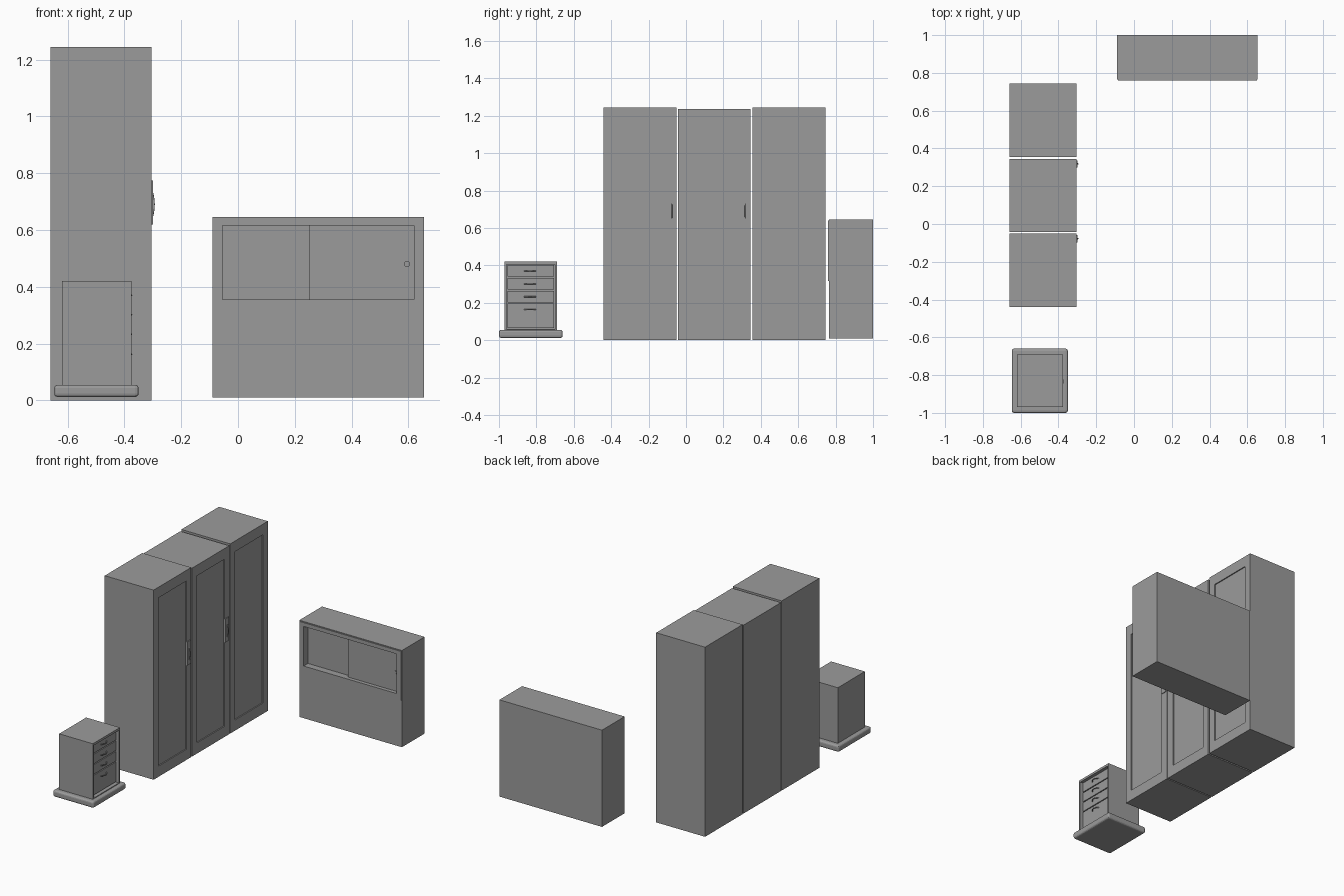
import bpy, bmesh, math
from mathutils import Matrix, Vector

if "Cube" in bpy.data.objects:
    bpy.data.objects.remove(bpy.data.objects["Cube"])

grey = bpy.data.materials.new("grey")
grey.use_nodes = True
COLOUR = (0.33, 0.33, 0.33, 1)
grey.diffuse_color = COLOUR
grey.node_tree.nodes["Principled BSDF"].inputs["Base Color"].default_value = COLOUR


def finish(name, bm):
    mesh = bpy.data.meshes.new(name)
    bmesh.ops.recalc_face_normals(bm, faces=bm.faces)
    bm.to_mesh(mesh)
    bm.free()
    mesh.materials.append(grey)
    obj = bpy.data.objects.new(name, mesh)
    bpy.context.collection.objects.link(obj)
    return obj


def box_mesh(lo, hi):
    lo, hi = Vector(lo), Vector(hi)
    bm = bmesh.new()
    bmesh.ops.create_cube(bm, size=1)
    for v in bm.verts:
        v.co = (lo + hi) / 2 + v.co * (hi - lo)
    return bm


def box(name, lo, hi):
    return finish(name, box_mesh(lo, hi))


def recess(bm, direction, axis, span, heights, depth):
    """Sink a rectangle, given along a horizontal axis and z, into one face."""
    direction = Vector(direction)
    bm.normal_update()
    face = max(bm.faces, key=lambda f: f.normal.dot(direction))
    middle = face.calc_center_median()
    bmesh.ops.inset_individual(bm, faces=[face], thickness=0.005)
    for v in face.verts:
        v.co[axis] = span[int(v.co[axis] > middle[axis])]
        v.co.z = heights[int(v.co.z > middle.z)]
    inner = bmesh.ops.extrude_discrete_faces(bm, faces=[face])["faces"][0]
    bmesh.ops.translate(bm, verts=inner.verts[:], vec=-direction * depth)


def tube(name, points, radius):
    curve = bpy.data.curves.new(name, "CURVE")
    curve.dimensions = "3D"
    curve.bevel_depth = radius
    curve.bevel_resolution = 2
    curve.use_fill_caps = True
    spline = curve.splines.new("POLY")
    spline.points.add(len(points) - 1)
    for p, co in zip(spline.points, points):
        p.co = (*co, 1)
    curve.materials.append(grey)
    obj = bpy.data.objects.new(name, curve)
    bpy.context.collection.objects.link(obj)


def arc(a, b, bulge, steps=8):
    a, b, bulge = Vector(a), Vector(b), Vector(bulge)
    return [a.lerp(b, i / steps) + bulge * math.sin(math.pi * i / steps)
            for i in range(steps + 1)]


# Row of three tall lockers with sunken door panels
FRONT = -0.305
lockers = [(-0.44, -0.05, 1.245), (-0.042, 0.345, 1.237), (0.355, 0.745, 1.245)]
for i, (y0, y1, top) in enumerate(lockers):
    bm = box_mesh((-0.66, y0, 0), (FRONT, y1, top))
    recess(bm, (1, 0, 0), 1, (y0 + 0.05, y1 - 0.05), (0.07, top - 0.07), 0.007)
    finish(f"locker_{i + 1}", bm)

# Door handles on the first two lockers
for i, (y0, y1, top) in enumerate(lockers[:2]):
    y = y1 - 0.027
    box(f"handle_plate_{i + 1}", (FRONT, y - 0.02, 0.62), (FRONT + 0.005, y + 0.018, 0.775))
    tube(f"handle_grip_{i + 1}",
         arc((FRONT + 0.003, y, 0.65), (FRONT + 0.003, y, 0.73), (0.005, 0, 0)), 0.004)

# Low cupboard with a window-like opening
bm = box_mesh((-0.09, 0.765, 0.01), (0.655, 1.0, 0.645))
recess(bm, (0, -1, 0), 0, (-0.055, 0.62), (0.355, 0.615), 0.04)
finish("cupboard", bm)

# Raised trim around the upper half of the cupboard front
for side, x in (("right", -0.086), ("left", 0.62)):
    box(f"cupboard_trim_{side}", (x, 0.76, 0.315), (x + 0.031, 0.766, 0.64))
box("cupboard_trim_top", (-0.086, 0.76, 0.615), (0.651, 0.766, 0.64))
box("cupboard_trim_bottom", (-0.086, 0.76, 0.315), (0.651, 0.766, 0.355))

# Front sliding door and its round finger pull
box("sliding_door", (0.25, 0.785, 0.355), (0.62, 0.806, 0.615))
bm = bmesh.new()
bmesh.ops.create_cone(bm, cap_ends=True, segments=20, radius1=0.011, radius2=0.011, depth=0.008)
bmesh.ops.rotate(bm, verts=bm.verts, matrix=Matrix.Rotation(math.pi / 2, 3, "X"))
bmesh.ops.translate(bm, verts=bm.verts, vec=(0.595, 0.783, 0.48))
finish("finger_pull", bm)

# Drawer cabinet: rounded plinth and body with a sunken front
plinth = box("drawer_plinth", (-0.647, -1.0, 0.012), (-0.35, -0.66, 0.055))
bevel = plinth.modifiers.new("rounding", "BEVEL")
bevel.width = 0.012
bevel.segments = 3
bm = box_mesh((-0.62, -0.97, 0.05), (-0.375, -0.69, 0.42))
recess(bm, (1, 0, 0), 1, (-0.96, -0.70), (0.06, 0.405), 0.03)
finish("drawer_body", bm)

# Drawer fronts with bowed pulls
edges = [0.405, 0.336, 0.267, 0.198, 0.062]
for i, (top, bottom) in enumerate(zip(edges, edges[1:])):
    box(f"drawer_{i + 1}", (-0.406, -0.955, bottom + 0.003), (-0.393, -0.705, top - 0.003))
    z = top - 0.035
    tube(f"drawer_pull_{i + 1}",
         arc((-0.394, -0.865, z), (-0.394, -0.803, z), (0.019, 0, 0)), 0.003)
